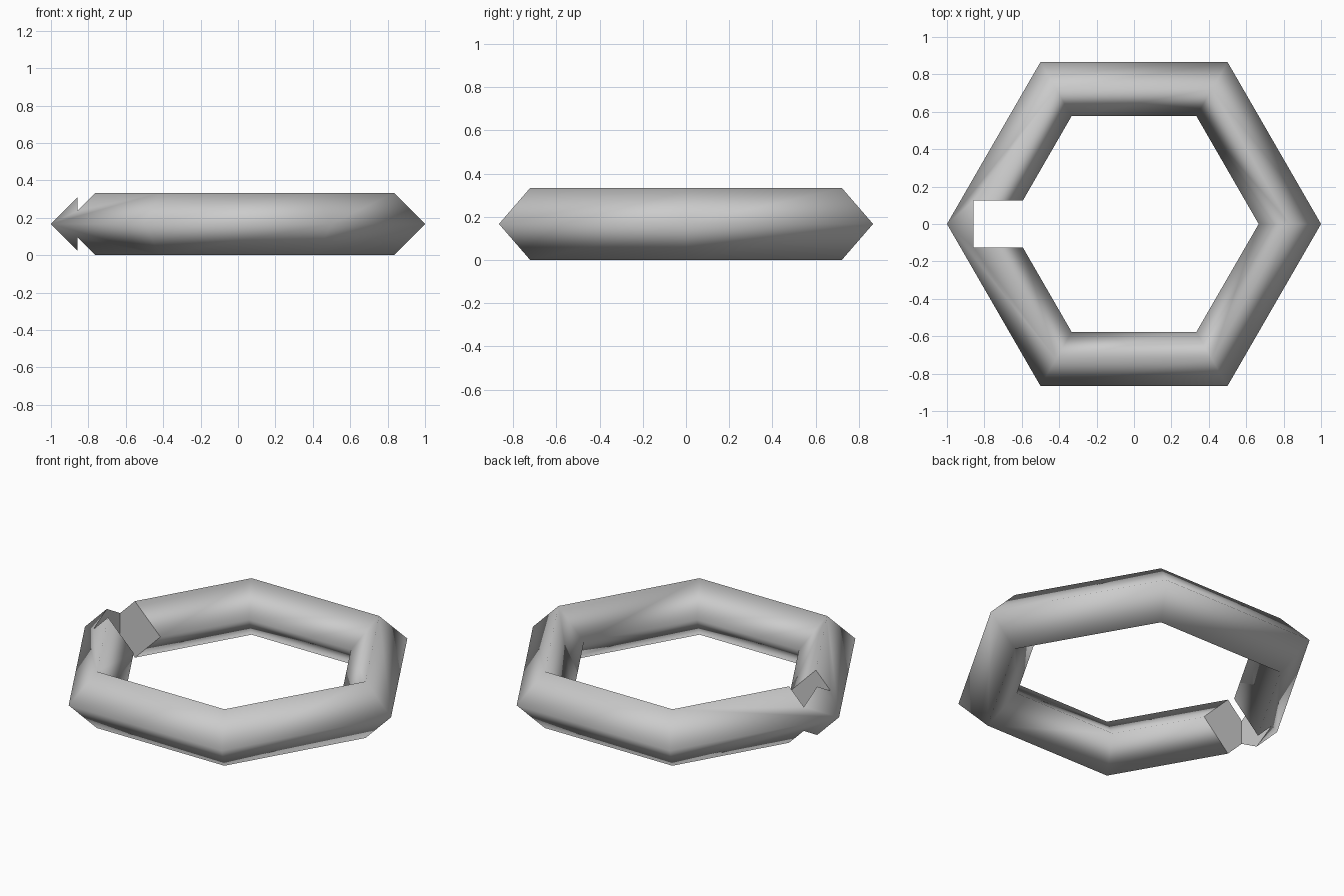
import bpy

cube = bpy.data.objects.get("Cube")
if cube:
    bpy.data.objects.remove(cube, do_unlink=True)

TUBE = 1 / 6          # radius of the diamond cross-section
GAP = 0.25            # width of the notch
WALL_X = -0.857       # outer wall of the notch

grey = bpy.data.materials.new("plain_grey")
grey.use_nodes = True
colour = (0.6, 0.6, 0.6, 1)
grey.diffuse_color = colour
grey.node_tree.nodes["Principled BSDF"].inputs["Base Color"].default_value = colour

# Six-sided ring with a diamond section, softly shaded
bpy.ops.mesh.primitive_torus_add(major_segments=6, minor_segments=4,
                                 major_radius=1 - TUBE, minor_radius=TUBE,
                                 location=(0, 0, TUBE))
ring = bpy.context.object
ring.name = "hexagonal_ring"
ring.data.materials.append(grey)
bpy.ops.object.shade_smooth()

# Flat-sided block that cuts the notch through the left-hand corner
bpy.ops.mesh.primitive_cube_add(size=1, location=(WALL_X + 0.2, 0, TUBE))
cutter = bpy.context.object
cutter.name = "notch_cutter"
cutter.scale = (0.4, GAP, 1)
cutter.hide_render = True
cutter.data.materials.append(grey)

notch = ring.modifiers.new("notch", 'BOOLEAN')
notch.operation = 'DIFFERENCE'
notch.solver = 'EXACT'
notch.object = cutter
bpy.ops.object.select_all(action='DESELECT')
ring.select_set(True)
bpy.context.view_layer.objects.active = ring
bpy.ops.object.modifier_apply(modifier=notch.name)
bpy.data.objects.remove(cutter, do_unlink=True)
